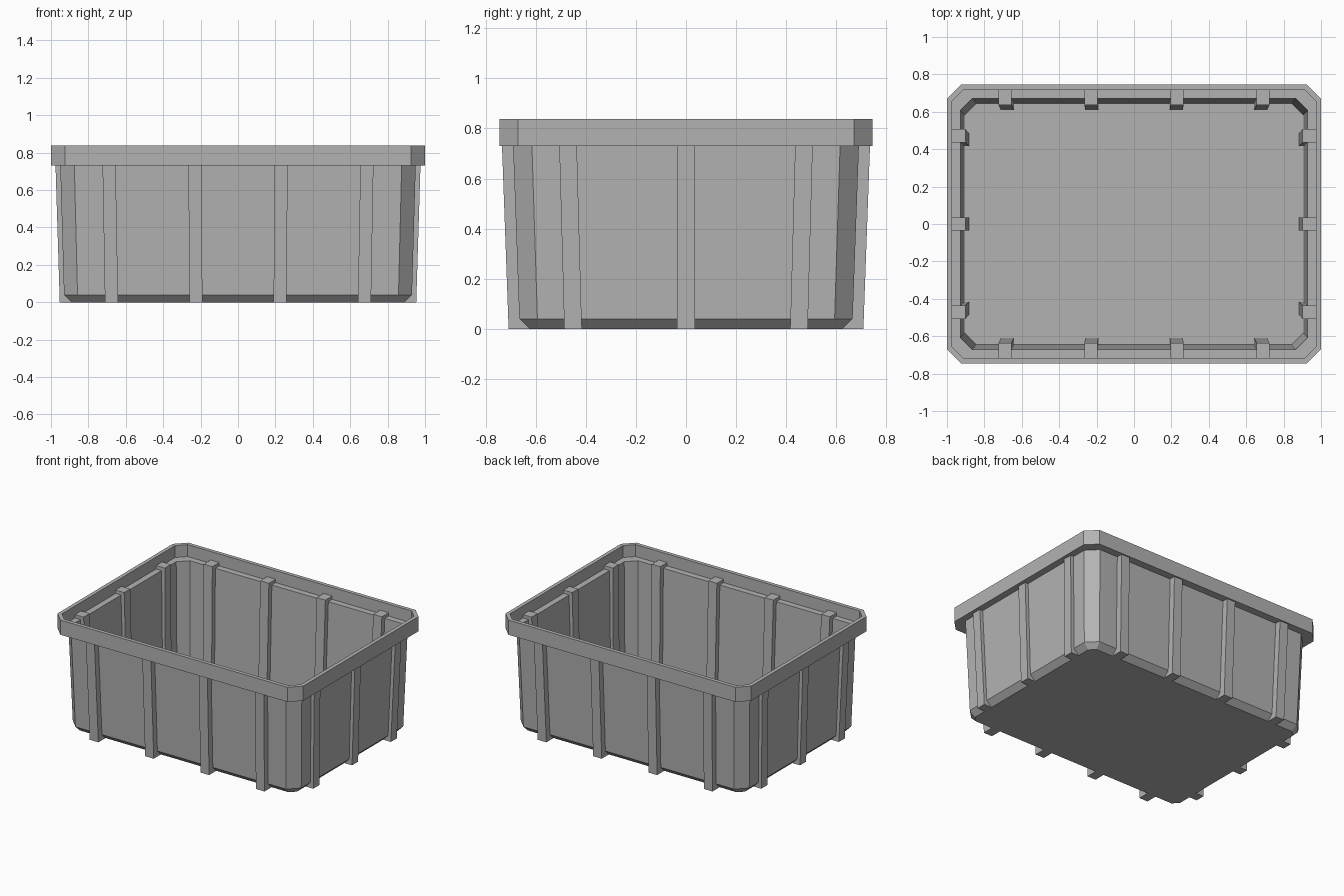
import bpy, bmesh

cube = bpy.data.objects.get("Cube")
if cube:
    bpy.data.objects.remove(cube)

# Single grey plastic
GREY = (0.45, 0.45, 0.45, 1.0)
mat = bpy.data.materials.new("grey_plastic")
mat.use_nodes = True
mat.diffuse_color = GREY
mat.node_tree.nodes["Principled BSDF"].inputs["Base Color"].default_value = GREY


def octagon(hx, hy, c, z):
    """Rectangle outline with cut corners, counter-clockwise."""
    return [(hx, -hy + c, z), (hx, hy - c, z), (hx - c, hy, z), (-hx + c, hy, z),
            (-hx, hy - c, z), (-hx, -hy + c, z), (-hx + c, -hy, z), (hx - c, -hy, z)]


def loft(name, rings):
    """Skin a stack of outlines and cap both ends."""
    bm = bmesh.new()
    loops = [[bm.verts.new(p) for p in ring] for ring in rings]
    n = len(loops[0])
    for a, b in zip(loops, loops[1:]):
        for i in range(n):
            j = (i + 1) % n
            bm.faces.new((a[i], a[j], b[j], b[i]))
    bm.faces.new(loops[0][::-1])
    bm.faces.new(loops[-1])
    bmesh.ops.recalc_face_normals(bm, faces=bm.faces)
    mesh = bpy.data.meshes.new(name)
    bm.to_mesh(mesh)
    bm.free()
    mesh.materials.append(mat)
    obj = bpy.data.objects.new(name, mesh)
    bpy.context.collection.objects.link(obj)
    return obj


# Tub: bottom bevel, tapered wall, overhanging rim, inner ledge, inner wall, floor
tub_profile = [
    (0.89, 0.625, 0.04, 0.0),
    (0.93, 0.665, 0.072, 0.04),
    (0.95, 0.69, 0.075, 0.73),
    (1.0, 0.745, 0.075, 0.73),
    (1.0, 0.745, 0.075, 0.838),
    (0.972, 0.717, 0.06, 0.838),
    (0.972, 0.717, 0.06, 0.75),
    (0.928, 0.672, 0.065, 0.75),
    (0.906, 0.645, 0.062, 0.04),
]
loft("tub", [octagon(*p) for p in tub_profile])

# Ribs pass through the walls and lean with the taper
RIB_TOP, HALF = 0.775, 0.035


def rib(name, along_x, side, low, high):
    """low / high: (centre along wall, inner distance, outer distance)."""
    rings = []
    for (c, inner, outer), z in ((low, 0.0), (high, RIB_TOP)):
        quad = [(c - HALF, inner), (c + HALF, inner), (c + HALF, outer), (c - HALF, outer)]
        rings.append([(t, side * d, z) if along_x else (side * d, t, z) for t, d in quad])
    loft(name, rings)


for side, label in ((-1, "front"), (1, "back")):
    for i, x in enumerate((-0.69, -0.23, 0.23, 0.69)):
        rib(f"{label}_rib_{i + 1}", True, side, (x * 0.98, 0.608, 0.708), (x, 0.637, 0.736))
for side, label in ((-1, "right"), (1, "left")):
    for i, y in enumerate((-0.472, 0.0, 0.472)):
        rib(f"{label}_rib_{i + 1}", False, side, (y * 0.955, 0.882, 0.953), (y, 0.902, 0.977))
